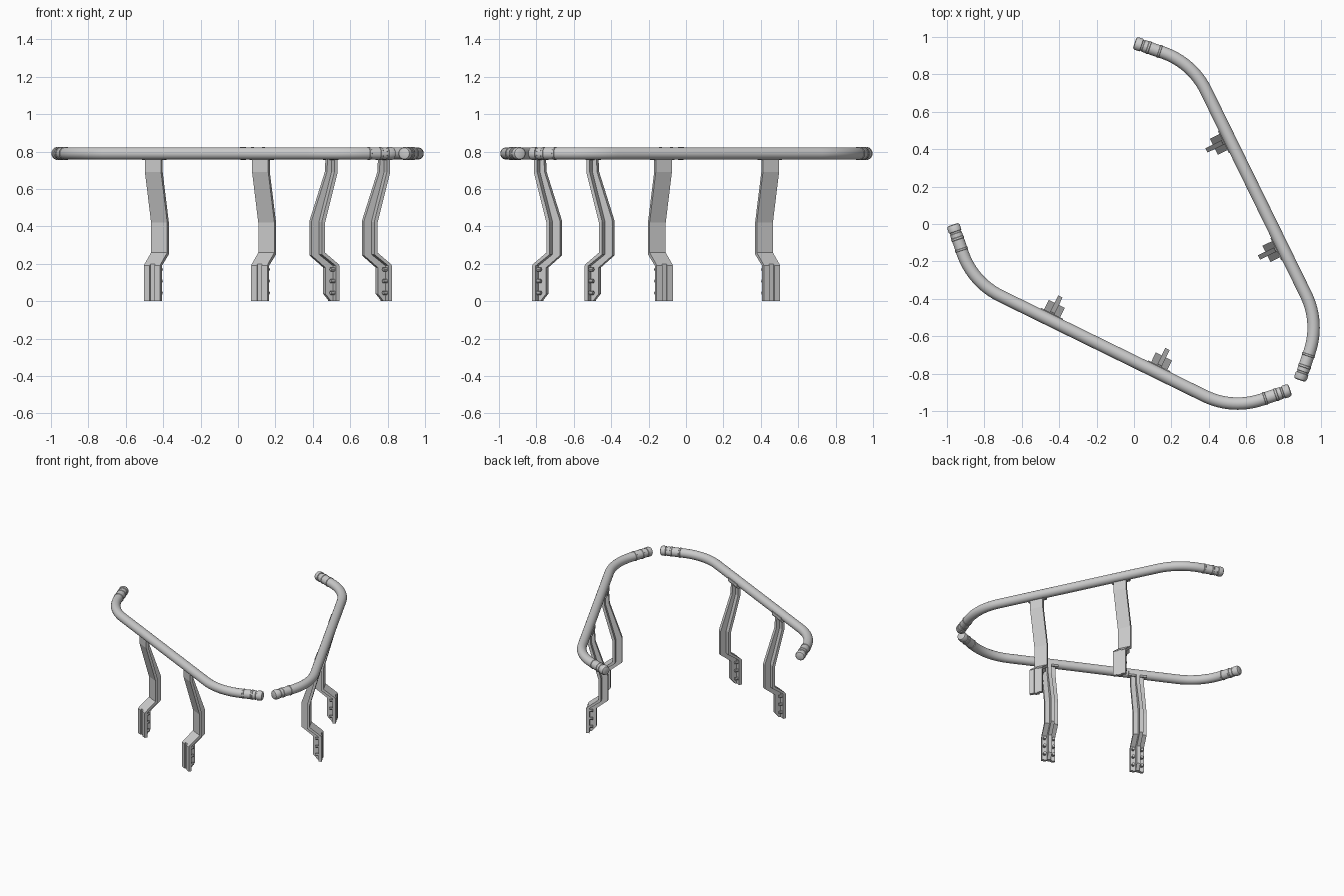
import bpy, bmesh, math
from mathutils import Matrix, Vector

if "Cube" in bpy.data.objects:
    bpy.data.objects.remove(bpy.data.objects["Cube"])

TUBE_R, TUBE_Z = 0.033, 0.79
ARC_R, ARC_START, TAIL = 0.40, 0.608, 0.16
BEND = math.radians(45)

def finish(name, bm, matrix, smooth=False):
    bmesh.ops.recalc_face_normals(bm, faces=bm.faces[:])
    mesh = bpy.data.meshes.new(name)
    bm.to_mesh(mesh)
    bm.free()
    ob = bpy.data.objects.new(name, mesh)
    bpy.context.collection.objects.link(ob)
    ob.matrix_world = matrix
    if smooth:
        bpy.context.view_layer.objects.active = ob
        bpy.ops.object.select_all(action='DESELECT')
        ob.select_set(True)
        bpy.ops.object.shade_smooth_by_angle(angle=math.radians(35))

def tube(bm, stations, sides=24):
    """Sweep circles through (point, tangent, radius) stations in a flat plane."""
    rings = []
    for p, t, r in stations:
        side = Vector((-t.y, t.x, 0))
        rings.append([bm.verts.new(p + r * (math.cos(a) * side + math.sin(a) * Vector((0, 0, 1))))
                      for a in (2 * math.pi * i / sides for i in range(sides))])
    for a, b in zip(rings, rings[1:]):
        for i in range(sides):
            j = (i + 1) % sides
            bm.faces.new((a[i], a[j], b[j], b[i]))
    bm.faces.new(rings[0])
    bm.faces.new(rings[-1])

def strip(bm, profile, s0, s1):
    """Extrude a (depth, height) outline along the rail direction."""
    a = [bm.verts.new((s0, u, z)) for u, z in profile]
    b = [bm.verts.new((s1, u, z)) for u, z in profile]
    bm.faces.new(a)
    bm.faces.new(b[::-1])
    for i in range(len(a)):
        j = (i + 1) % len(a)
        bm.faces.new((a[i], b[i], b[j], a[j]))

def rail(name, matrix):
    half = []
    # bend from the straight run to the tail
    for i in range(13):
        a = BEND * i / 12
        half.append((Vector((ARC_START + ARC_R * math.sin(a), ARC_R * (1 - math.cos(a)), TUBE_Z)),
                     Vector((math.cos(a), math.sin(a), 0)), TUBE_R))
    p, t, _ = half[-1]
    # raised rings, grooved collar and chamfered cap, as (distance from tip, radius)
    for back, r in ((.147, .033), (.145, .036), (.137, .036), (.135, .033), (.085, .033),
                    (.083, .0355), (.073, .0355), (.071, .033), (.050, .033), (.048, .030),
                    (.040, .030), (.038, .035), (.013, .035), (.003, .030), (0, .024)):
        half.append((p + t * (TAIL - back), t, r))
    other = [(Vector((-q.x, q.y, q.z)), Vector((d.x, -d.y, 0)), r) for q, d, r in reversed(half)]
    bm = bmesh.new()
    tube(bm, other + half)
    finish(name, bm, matrix, True)

def post(name, matrix):
    bm = bmesh.new()
    w = 0.048
    # cranked face plate
    strip(bm, [(0, .785), (0, .69), (.075, .42), (.075, .26), (-.003, .20), (-.003, 0),
               (.011, 0), (.011, .19), (.094, .25), (.094, .425), (.02, .69), (.02, .785)], -w, w)
    # stiffening rib on the inner side
    strip(bm, [(.015, .77), (.015, .69), (.088, .42), (.088, .255), (.006, .195), (.006, 0),
               (.022, 0), (.056, .04), (.056, .18), (.138, .245), (.138, .43), (.047, .69),
               (.042, .77)], -.013, .013)
    for side in (-1, 1):
        # outer mounting pads with a channel between them
        strip(bm, [(-.011, 0), (-.011, .19), (-.003, .20), (0, .19), (0, 0)],
              *sorted((side * .014, side * w)))
        # bolts
        for z in (.045, .108, .17):
            place = Matrix.Translation((side * .031, .021, z)) @ Matrix.Rotation(math.pi / 2, 4, 'X')
            bmesh.ops.create_cone(bm, cap_ends=True, segments=8, radius1=.011, radius2=.011,
                                  depth=.026, matrix=place)
    # saddle under the rail
    strip(bm, [(.004, .755), (.03, .755), (.038, .765), (.038, .79), (.004, .79)], -.066, .066)
    finish(name, bm, matrix)

# two identical rails facing each other across the diagonal
for label, centre, angle in (("front", (-.168, -.652), -26.1), ("right", (.652, .168), 116.1)):
    m = Matrix.Translation((*centre, 0)) @ Matrix.Rotation(math.radians(angle), 4, 'Z')
    rail(label + "_guard_rail", m)
    for i, s in enumerate((-.319, .319)):
        post(f"{label}_support_post_{i + 1}", m @ Matrix.Translation((s, 0, 0)))
